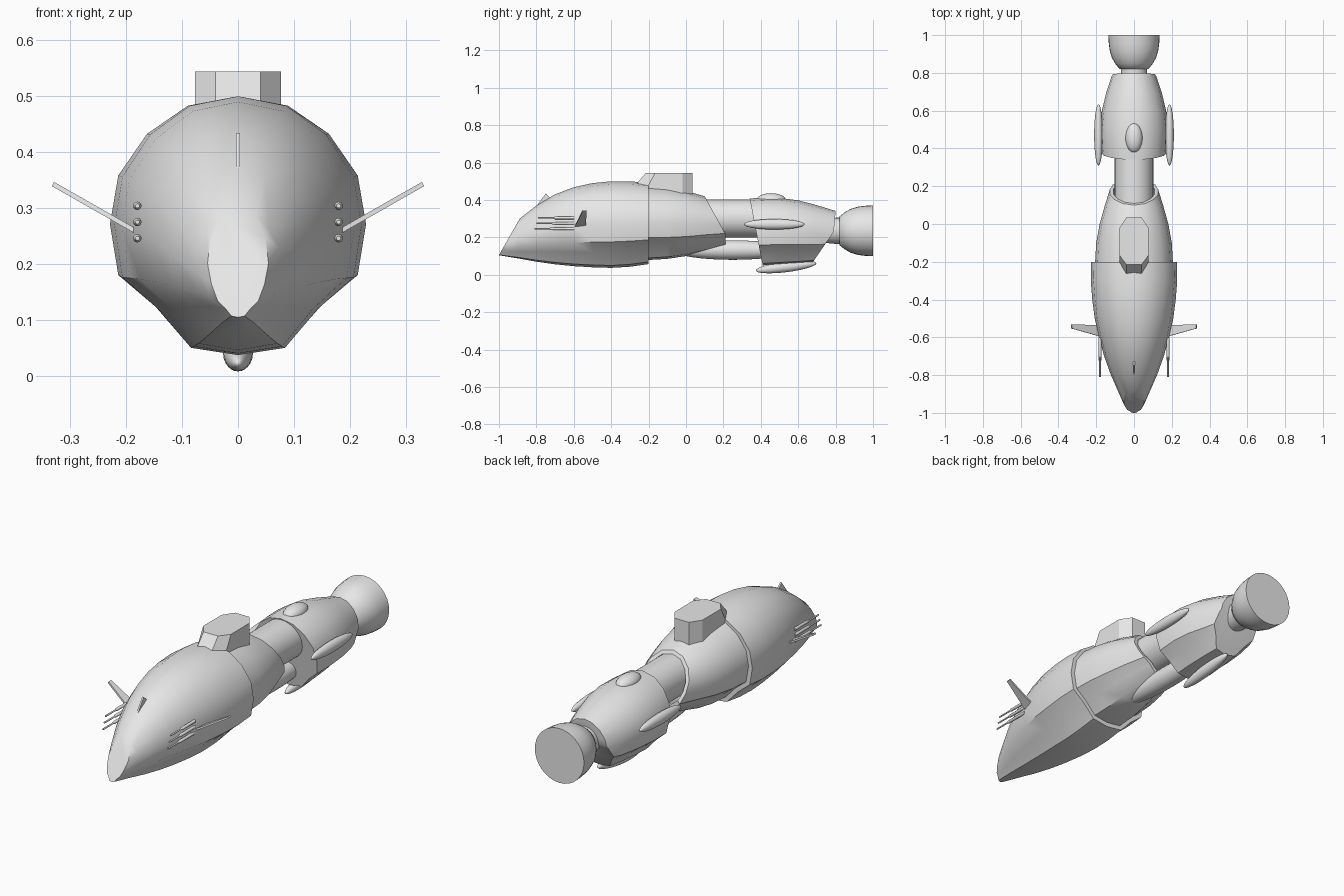
import bpy, bmesh
from math import radians, pi
from mathutils import Vector, Matrix

cube = bpy.data.objects.get("Cube")
if cube:
    bpy.data.objects.remove(cube, do_unlink=True)

grey = bpy.data.materials.new("light_grey")
grey.use_nodes = True
COLOUR = (0.8, 0.8, 0.8, 1)
grey.diffuse_color = COLOUR
for node in grey.node_tree.nodes:
    if node.type == 'BSDF_PRINCIPLED':
        node.inputs["Base Color"].default_value = COLOUR


def finish(name, bm, angle=38):
    """Turn a bmesh into a named object, smooth except at sharp edges."""
    bmesh.ops.recalc_face_normals(bm, faces=bm.faces)
    for f in bm.faces:
        f.smooth = True
    for e in bm.edges:
        e.smooth = e.calc_face_angle(0) < radians(angle)
    mesh = bpy.data.meshes.new(name)
    bm.to_mesh(mesh)
    bm.free()
    mesh.materials.append(grey)
    obj = bpy.data.objects.new(name, mesh)
    bpy.context.collection.objects.link(obj)
    return obj


def bridge(bm, rings):
    """Skin a list of point rings and cap both ends."""
    loops = [[bm.verts.new(p) for p in ring] for ring in rings]
    n = len(loops[0])
    for a, b in zip(loops, loops[1:]):
        for i in range(n):
            j = (i + 1) % n
            bm.faces.new((a[i], a[j], b[j], b[i]))
    bm.faces.new(loops[0])
    bm.faces.new(loops[-1])


# Half section: share of half width, share of height
HALF = [(0, 1), (.39, .963), (.71, .853), (.935, .69), (1, .5),
        (.935, .3), (.65, .18), (.38, .028), (0, 0)]
SECTION = HALF + [(-x, z) for x, z in HALF[-2:0:-1]]


def loft(stations):
    """Hull through stations of (y, bottom, top, half width)."""
    bm = bmesh.new()
    bridge(bm, [[(x * w, y, lo + z * (hi - lo)) for x, z in SECTION]
                for y, lo, hi, w in stations])
    return bm


def cut(bm, a, b, side):
    """Trim along the line a-b in the side plane, removing the side given in y."""
    normal = Vector((0, b[1] - a[1], a[0] - b[0]))
    if normal.y * side < 0:
        normal.negate()
    res = bmesh.ops.bisect_plane(bm, geom=bm.verts[:] + bm.edges[:] + bm.faces[:],
                                 plane_co=(0, *a), plane_no=normal, clear_outer=True)
    edges = [g for g in res["geom_cut"] if isinstance(g, bmesh.types.BMEdge)]
    return bmesh.ops.edgeloop_fill(bm, edges=edges)["faces"]


def lathe(name, profile, x=0, z=0, sides=32):
    """Turned part along y from (y, radius) points."""
    bm = bmesh.new()
    rings = []
    for y, r in profile:
        ring = []
        for i in range(sides):
            p = Matrix.Rotation(2 * pi * i / sides, 3, 'Y') @ Vector((r, 0, 0))
            ring.append(p + Vector((x, y, z)))
        rings.append(ring)
    bridge(bm, rings)
    return finish(name, bm)


def pod(name, centre, radii, tilt=0):
    bm = bmesh.new()
    bmesh.ops.create_uvsphere(bm, u_segments=24, v_segments=16, radius=1)
    m = (Matrix.Translation(centre) @ Matrix.Rotation(radians(tilt), 4, 'X')
         @ Matrix.Diagonal((*radii, 1)) @ Matrix.Rotation(pi / 2, 4, 'X'))
    bmesh.ops.transform(bm, matrix=m, verts=bm.verts)
    finish(name, bm)


def plate(name, corners, offset):
    """Thin slab with the given outline."""
    bm = bmesh.new()
    o = Vector(offset)
    bridge(bm, [[Vector(c) - o for c in corners], [Vector(c) + o for c in corners]])
    finish(name, bm, 20)


# Front hull with flat slanted nose
bm = loft([(-1.02, .108, .17, .02), (-.95, .096, .245, .056), (-.9, .088, .292, .078),
           (-.8, .07, .37, .122), (-.7, .056, .43, .158), (-.6, .046, .468, .186),
           (-.5, .04, .49, .208), (-.4, .037, .5, .221), (-.3, .043, .5, .229),
           (-.2, .057, .49, .227)])
cut(bm, (-1, .105), (-.895, .29), -1)
finish("front_hull", bm)

# Rear hull with slanted hollow opening
bm = loft([(-.22, .078, .478, .207), (-.1, .085, .468, .2), (0, .1, .448, .182),
           (.1, .125, .42, .154), (.24, .165, .36, .11)])
cut(bm, (.21, 0), (.21, .5), 1)
cut(bm, (.1, .42), (.21, .22), 1)
bm.normal_update()
bmesh.ops.recalc_face_normals(bm, faces=bm.faces)
mouth = [f for f in bm.faces if f.normal.y > .7 and f.calc_center_median().y > .1]
bmesh.ops.inset_region(bm, faces=mouth, thickness=.018)
bmesh.ops.inset_region(bm, faces=mouth, thickness=.002, depth=-.06)
finish("rear_hull", bm)

# Connecting pipe and lower tank
lathe("connecting_pipe", [(0, .102), (.42, .102)], z=.3)
pod("lower_tank", (0, .25, .132), (.052, .32, .052))

# Engine body with angled ends
bm = loft([(.3, .048, .405, .165), (.4, .05, .412, .176), (.5, .056, .411, .18),
           (.6, .062, .398, .17), (.7, .07, .372, .146), (.82, .1, .335, .105)])
cut(bm, (.34, .41), (.41, .05), -1)
cut(bm, (.8, .34), (.79, .23), 1)
cut(bm, (.79, .23), (.68, .07), 1)
finish("engine_body", bm)

# Engine bell
lathe("engine_bell", [(.7, .06), (.8, .07), (.82, .07), (.822, .078), (.85, .1),
                      (.88, .117), (.92, .129), (.96, .134), (1, .136)], z=.235)

# Engine pods
for side, label in ((1, "left"), (-1, "right")):
    pod(label + "_engine_pod", (side * .188, .472, .27), (.023, .162, .028))
pod("top_engine_pod", (0, .455, .4), (.045, .078, .036))
pod("bottom_engine_pod", (0, .535, .042), (.027, .163, .028), 7)

# Raised cabin on the back
bm = bmesh.new()
ring = lambda z, front, nose: [(x * s, y, z) for s, pts in (
    (1, [(.04, .035), (.077, -.02), (.077, front), (.04, nose)]),
    (-1, [(.04, nose), (.077, front), (.077, -.02), (.04, .035)])) for x, y in pts]
bridge(bm, [ring(.42, -.2, -.27), ring(.48, -.2, -.27), ring(.544, -.165, -.215)])
finish("cabin", bm, 20)

# Canards and guns on both sides
for side, label in ((1, "left"), (-1, "right")):
    plate(label + "_canard",
          [(side * .18, -.595, .257), (side * .18, -.535, .257),
           (side * .331, -.532, .343), (side * .331, -.553, .343)],
          (side * -.002, 0, .0037))
    for i in range(3):
        tip = -.79 - .01 * i
        lathe(f"{label}_gun_{i + 1}",
              [(tip, .004), (tip + .08, .004), (tip + .09, .0075), (-.6, .0075)],
              x=side * .18, z=.304 - .029 * i, sides=12)

# Dorsal fin
plate("dorsal_fin", [(0, -.82, .34), (0, -.75, .434), (0, -.722, .408), (0, -.73, .36)],
      (.004, 0, 0))
